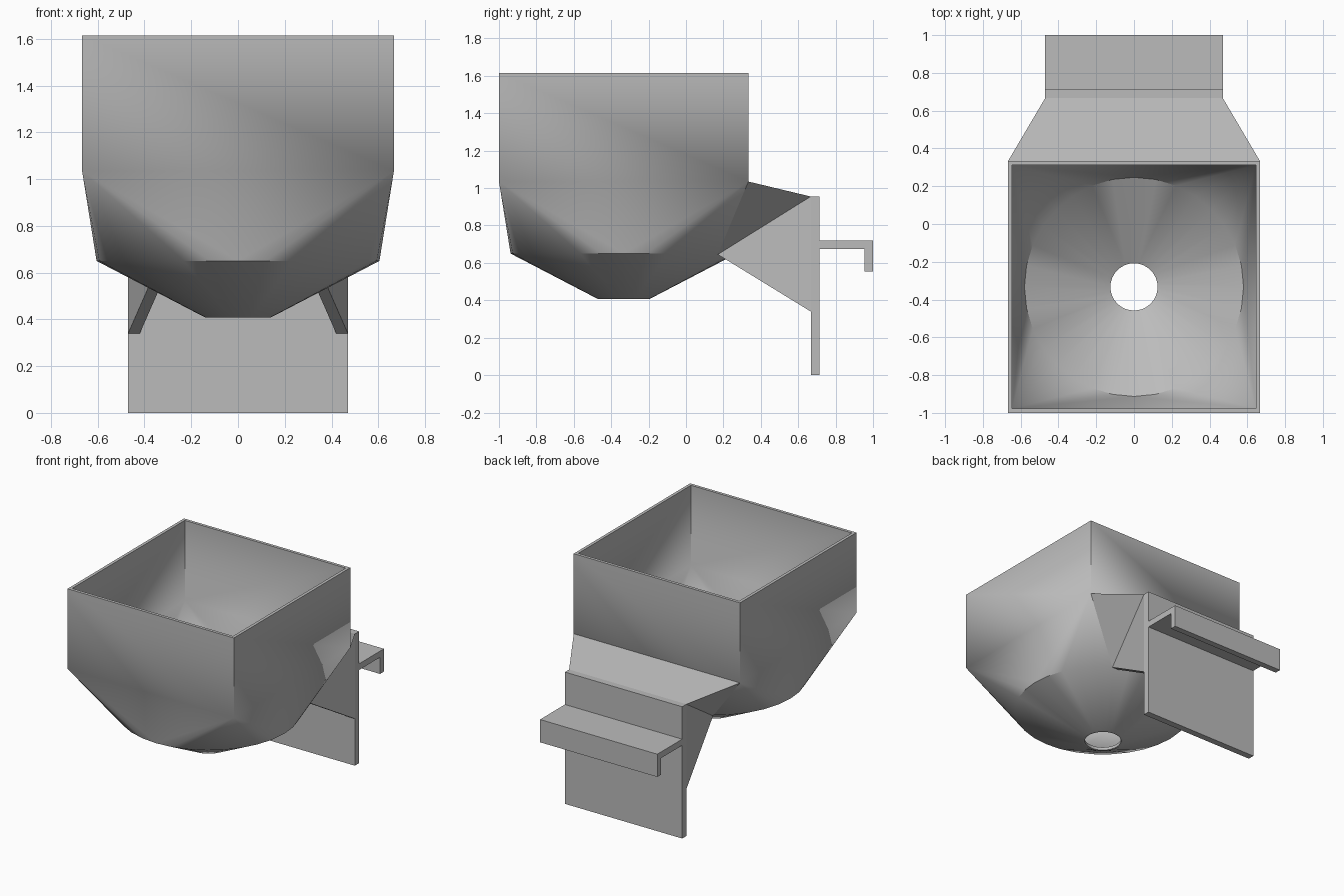
import bpy, bmesh
from math import sin, cos, pi, radians

old = bpy.data.objects.get("Cube")
if old:
    bpy.data.objects.remove(old, do_unlink=True)

grey = bpy.data.materials.new("plain grey")
grey.use_nodes = True
grey.diffuse_color = (0.5, 0.5, 0.5, 1)
grey.node_tree.nodes["Principled BSDF"].inputs["Base Color"].default_value = (0.5, 0.5, 0.5, 1)

CY = -0.333      # hopper centre in y
N = 32           # sides of the round funnel
HALF = 0.667     # half width of the hopper
PLATE = 0.47     # half width of the bracket


def finish(name, bm):
    bmesh.ops.recalc_face_normals(bm, faces=bm.faces)
    mesh = bpy.data.meshes.new(name)
    bm.to_mesh(mesh)
    bm.free()
    mesh.materials.append(grey)
    ob = bpy.data.objects.new(name, mesh)
    bpy.context.collection.objects.link(ob)
    return ob


def hull(name, points):
    bm = bmesh.new()
    for p in points:
        bm.verts.new(p)
    result = bmesh.ops.convex_hull(bm, input=bm.verts)
    bmesh.ops.delete(bm, geom=[v for v in result["geom_interior"]
                               if isinstance(v, bmesh.types.BMVert)], context="VERTS")
    bmesh.ops.dissolve_limit(bm, angle_limit=radians(1), verts=bm.verts, edges=bm.edges)
    return finish(name, bm)


def box(name, x, y0, y1, z0, z1):
    return hull(name, [(sx, y, z) for sx in (-x, x) for y in (y0, y1) for z in (z0, z1)])


# Hopper: square box blending into a round funnel, with an inner skin
bm = bmesh.new()


def ring(radius, z, count, turn=0.0):
    return [bm.verts.new((radius * cos(turn + 2 * pi * i / count),
                          CY + radius * sin(turn + 2 * pi * i / count), z))
            for i in range(count)]


def square(half, z):
    return ring(half * 2 ** 0.5, z, 4, pi / 4)


def bridge(a, b):
    for i in range(len(a)):
        j = (i + 1) % len(a)
        bm.faces.new((a[i], a[j], b[j], b[i]))


def skin(half, top, mid, r1, z1, r2, z2):
    rim, shoulder = square(half, top), square(half, mid)
    belly, outlet = ring(r1, z1, N), ring(r2, z2, N)
    bridge(rim, shoulder)
    step = N // 4
    for i in range(N):
        corner = shoulder[i // step]
        bm.faces.new((corner, belly[i], belly[(i + 1) % N]))
        if i % step == 0:
            bm.faces.new((shoulder[i // step - 1], belly[i], corner))
    bridge(belly, outlet)
    return rim, outlet


outer_rim, outer_outlet = skin(HALF, 1.615, 1.035, 0.605, 0.65, 0.14, 0.408)
inner_rim, inner_outlet = skin(0.645, 1.615, 1.035, 0.58, 0.663, 0.125, 0.43)
bridge(outer_rim, inner_rim)
lip = ring(0.125, 0.408, N)
bridge(outer_outlet, lip)
bridge(lip, inner_outlet)
hopper = finish("hopper", bm)
bpy.ops.object.select_all(action="DESELECT")
hopper.select_set(True)
bpy.context.view_layer.objects.active = hopper
bpy.ops.object.shade_smooth_by_angle(angle=radians(30))

# Mounting plate and rear hook
box("mounting_plate", PLATE, 0.667, 0.715, 0.0, 0.955)
box("hook_shelf", PLATE, 0.715, 1.0, 0.675, 0.72)
box("hook_lip", PLATE, 0.955, 1.0, 0.555, 0.675)

# Sloping roof from the hopper back to the plate
hull("bracket_roof", [(s * x, y, z) for s in (-1, 1) for x, y, z in (
    (HALF, 0.333, 1.035), (PLATE, 0.667, 0.955),
    (0.6, 0.333, 0.99), (0.42, 0.667, 0.91))])

# Gussets and slanted cheeks on both sides, meeting the funnel
for side, s in (("left", 1), ("right", -1)):
    shoulder = (HALF, 0.333, 1.035)
    top = (PLATE, 0.667, 0.955)
    bottom = (PLATE, 0.667, 0.34)
    tip = (0.336, 0.17, 0.645)

    def slab(name, corners, thick):
        hull(f"{side}_{name}", [(s * (x - t), y, z) for x, y, z in corners for t in (0, thick)])

    slab("gusset", (top, bottom, tip), 0.05)
    slab("cheek", (shoulder, top, tip), 0.04)
